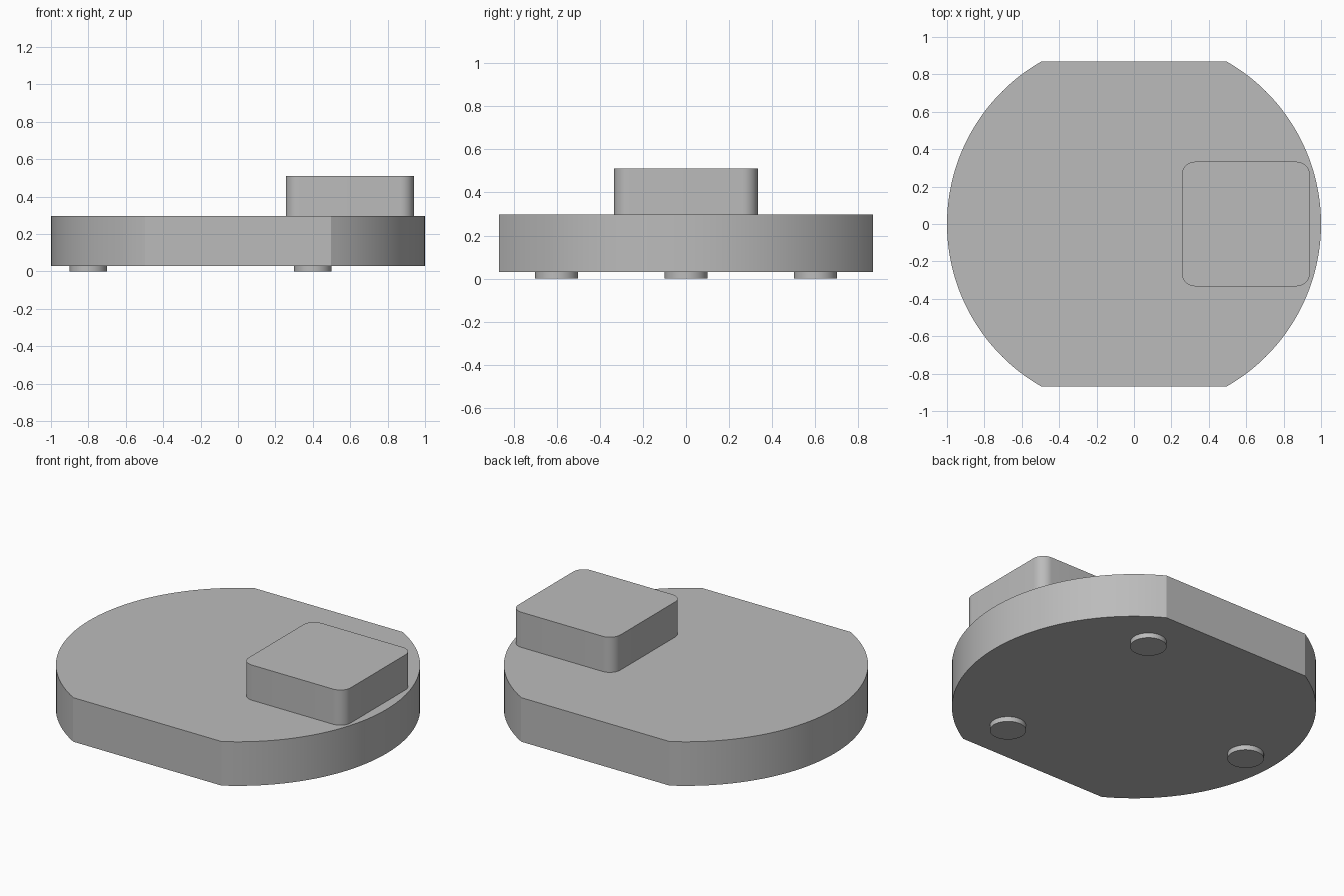
import bpy
import bmesh
from math import cos, sin, pi, asin

cube = bpy.data.objects.get("Cube")
if cube:
    bpy.data.objects.remove(cube, do_unlink=True)

grey = bpy.data.materials.new("plain grey")
grey.use_nodes = True
colour = (0.5, 0.5, 0.5, 1)
grey.diffuse_color = colour
grey.node_tree.nodes["Principled BSDF"].inputs["Base Color"].default_value = colour


def arc(cx, cy, radius, start, end, steps):
    """Points along a circular arc, both ends included."""
    angles = [start + (end - start) * i / steps for i in range(steps + 1)]
    return [(cx + radius * cos(a), cy + radius * sin(a)) for a in angles]


def extrude_outline(name, outline, bottom, top):
    """Solid prism from a closed outline, smooth around its curves."""
    bm = bmesh.new()
    base = bm.faces.new([bm.verts.new((x, y, bottom)) for x, y in outline])
    result = bmesh.ops.extrude_face_region(bm, geom=[base], use_keep_orig=True)
    raised = [v for v in result["geom"] if isinstance(v, bmesh.types.BMVert)]
    bmesh.ops.translate(bm, verts=raised, vec=(0, 0, top - bottom))
    bmesh.ops.recalc_face_normals(bm, faces=bm.faces)
    mesh = bpy.data.meshes.new(name)
    bm.to_mesh(mesh)
    bm.free()
    mesh.materials.append(grey)
    obj = bpy.data.objects.new(name, mesh)
    bpy.context.collection.objects.link(obj)
    bpy.ops.object.select_all(action="DESELECT")
    obj.select_set(True)
    bpy.context.view_layer.objects.active = obj
    bpy.ops.object.shade_smooth_by_angle(angle=pi / 7)
    return obj


# Round base with its front and back cut flat
base_bottom, base_top = 0.03, 0.297
cut = asin(0.868)
base_outline = arc(0, 0, 1, -cut, cut, 48) + arc(0, 0, 1, pi - cut, pi + cut, 48)
extrude_outline("base", base_outline, base_bottom, base_top)

# Raised block with rounded corners, near the left edge
block_x, half_x, half_y, corner = 0.598, 0.342, 0.333, 0.07
block_outline = []
for i, (sx, sy) in enumerate([(1, 1), (-1, 1), (-1, -1), (1, -1)]):
    block_outline += arc(block_x + sx * (half_x - corner), sy * (half_y - corner),
                         corner, i * pi / 2, (i + 1) * pi / 2, 10)
extrude_outline("raised_block", block_outline, base_top, 0.51)

# Three round feet
feet = {"right_foot": (-0.8, 0), "front_foot": (0.4, -0.6), "back_foot": (0.4, 0.6)}
for name, (x, y) in feet.items():
    extrude_outline(name, arc(x, y, 0.1, 0, 2 * pi, 40)[:-1], 0, base_bottom)
